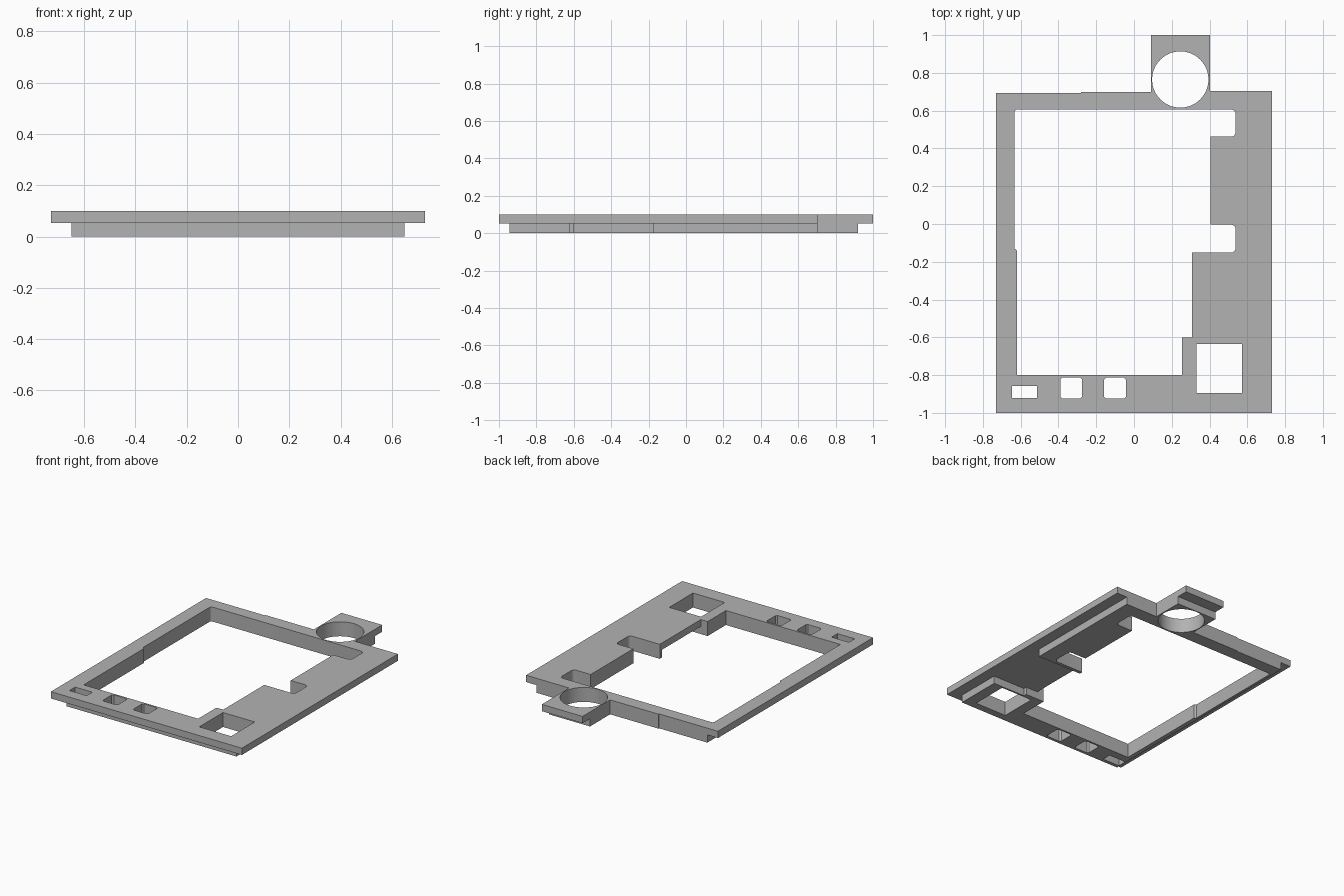
import bpy, bmesh, math

if "Cube" in bpy.data.objects:
    bpy.data.objects.remove(bpy.data.objects["Cube"], do_unlink=True)

grey = bpy.data.materials.new("plain grey")
grey.use_nodes = True
grey.diffuse_color = (0.45, 0.45, 0.45, 1)
grey.node_tree.nodes["Principled BSDF"].inputs["Base Color"].default_value = grey.diffuse_color


def rect(x0, x1, y0, y1, c=0.0):
    """Rectangle, with cut corners when c is given."""
    if not c:
        return [(x0, y0), (x1, y0), (x1, y1), (x0, y1)]
    return [(x0 + c, y0), (x1 - c, y0), (x1, y0 + c), (x1, y1 - c),
            (x1 - c, y1), (x0 + c, y1), (x0, y1 - c), (x0, y0 + c)]


def circle(cx, cy, r, n=64):
    return [(cx + r * math.cos(math.tau * i / n), cy + r * math.sin(math.tau * i / n))
            for i in range(n)]


def arc(cx, cy, r, start, end, n=5):
    return [(cx + r * math.cos(math.radians(start + (end - start) * i / n)),
             cy + r * math.sin(math.radians(start + (end - start) * i / n)))
            for i in range(n + 1)]


def slab(name, loops, z0, z1):
    """Extrude an outline with holes between two heights."""
    curve = bpy.data.curves.new(name, "CURVE")
    curve.dimensions = "2D"
    curve.fill_mode = "BOTH"
    curve.extrude = (z1 - z0) / 2
    for loop in loops:
        spline = curve.splines.new("POLY")
        spline.points.add(len(loop) - 1)
        for point, (x, y) in zip(spline.points, loop):
            point.co = (x, y, 0, 1)
        spline.use_cyclic_u = True
    helper = bpy.data.objects.new(name + " outline", curve)
    bpy.context.collection.objects.link(helper)
    bpy.context.view_layer.update()
    mesh = bpy.data.meshes.new_from_object(
        helper.evaluated_get(bpy.context.evaluated_depsgraph_get()))
    bpy.data.objects.remove(helper, do_unlink=True)
    bm = bmesh.new()
    bm.from_mesh(mesh)
    bmesh.ops.remove_doubles(bm, verts=bm.verts, dist=0.0001)
    bmesh.ops.recalc_face_normals(bm, faces=bm.faces)
    bmesh.ops.translate(bm, verts=bm.verts, vec=(0, 0, (z0 + z1) / 2))
    for face in bm.faces:
        face.smooth = True
    bm.to_mesh(mesh)
    bm.free()
    mesh.set_sharp_from_angle(angle=math.radians(25))
    mesh.materials.clear()
    mesh.materials.append(grey)
    mesh.name = name
    obj = bpy.data.objects.new(name, mesh)
    bpy.context.collection.objects.link(obj)
    return obj


# Edge of the large opening, clockwise, shared by both layers
rim = [(0.255, -0.6), (0.255, -0.8), (-0.62, -0.8), (-0.62, -0.14), (-0.633, -0.13)]
rim += arc(-0.618, 0.592, 0.015, 180, 90, 3)
rim += arc(0.513, 0.582, 0.025, 90, 0) + arc(0.513, 0.487, 0.025, 0, -90)
rim += [(0.405, 0.462), (0.405, -0.003)]
rim += arc(0.513, -0.028, 0.025, 90, 0) + arc(0.513, -0.127, 0.025, 0, -90)
rim += [(0.307, -0.152)]

# Back edge with the tab, from right to left
tab_right, tab_left, back = 0.402, 0.09, 0.703


def back_edge(half_width, tab_end):
    return [(half_width, back), (tab_right, back), (tab_right, tab_end),
            (tab_left, tab_end), (tab_left, 0.7), (-0.28, 0.7),
            (-0.28, 0.694), (-half_width, 0.694)]


# Through holes: round tab hole, square window, three small slots
holes = [circle(0.245, 0.765, 0.149),
         rect(0.33, 0.573, -0.894, -0.635),
         rect(-0.645, -0.513, -0.92, -0.857),
         rect(-0.39, -0.275, -0.925, -0.813, 0.01),
         rect(-0.158, -0.043, -0.925, -0.813, 0.01)]

# Wide top plate
plate = [(-0.73, -1), (0.73, -1)] + back_edge(0.73, 1)
slab("top_plate", [plate, rim + [(0.307, -0.6)]] + holes, 0.053, 0.1)

# Narrower lower frame, open on one side between two blocks
lower = [(-0.65, -0.945), (0.65, -0.945), (0.65, -0.623), (0.54, -0.623),
         (0.4, -0.623), (0.4, -0.6)]
lower += rim + [(0.307, -0.175), (0.65, -0.175)] + back_edge(0.65, 0.92)
slab("lower_frame", [lower] + holes, 0, 0.053)
